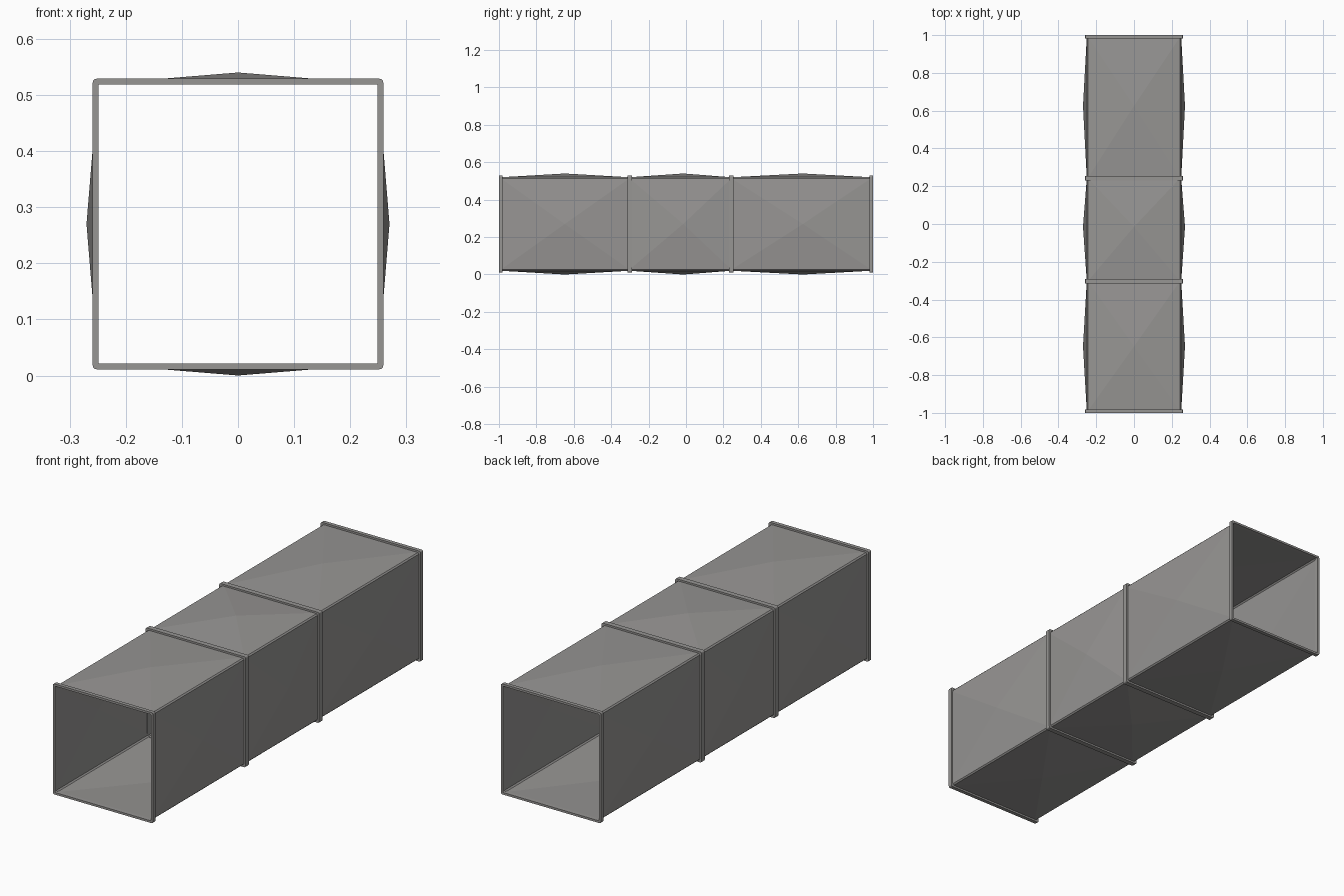
import bpy, bmesh, math

cube = bpy.data.objects.get("Cube")
if cube:
    bpy.data.objects.remove(cube, do_unlink=True)

MID_Z = 0.27      # height of the duct axis
HALF = 0.25       # half width of the sheet body
RADIUS = 0.006    # corner rounding
BULGE = 0.02      # rise of each cross-broken panel

steel = bpy.data.materials.new("galvanised_grey")
grey = (0.31, 0.303, 0.295, 1)
steel.use_nodes = True
steel.diffuse_color = grey
steel.node_tree.nodes["Principled BSDF"].inputs["Base Color"].default_value = grey


def rounded_square(half, radius, steps):
    """Points of a rounded square in the xz plane around the duct axis."""
    points = []
    for corner in range(4):
        middle = math.pi / 4 + corner * math.pi / 2
        cx = math.copysign(half - radius, math.cos(middle))
        cz = math.copysign(half - radius, math.sin(middle))
        for i in range(steps + 1):
            a = (corner + i / steps) * math.pi / 2
            points.append((cx + radius * math.cos(a), MID_Z + cz + radius * math.sin(a)))
    return points


def add_loop(bm, points, y):
    return [bm.verts.new((x, y, z)) for x, z in points]


def finish(bm, name):
    mesh = bpy.data.meshes.new(name)
    bm.to_mesh(mesh)
    bm.free()
    mesh.materials.append(steel)
    obj = bpy.data.objects.new(name, mesh)
    bpy.context.collection.objects.link(obj)
    return obj


def flange(name, y, width):
    """Square ring around the duct."""
    bm = bmesh.new()
    outer = rounded_square(0.259, 0.007, 3)
    inner = rounded_square(0.249, 0.004, 3)
    front, back = y - width / 2, y + width / 2
    loops = [add_loop(bm, p, v) for p, v in
             ((outer, front), (outer, back), (inner, back), (inner, front))]
    for a, b in zip(loops, loops[1:] + loops[:1]):
        for i in range(len(a)):
            j = (i + 1) % len(a)
            bm.faces.new((a[i], a[j], b[j], b[i]))
    bmesh.ops.recalc_face_normals(bm, faces=bm.faces)
    finish(bm, name)


def section(name, y0, y1, apex_y):
    """Open sheet tube whose four walls rise to a shallow point."""
    bm = bmesh.new()
    points = rounded_square(HALF, RADIUS, 1)
    a, b = add_loop(bm, points, y0), add_loop(bm, points, y1)
    for i in range(len(a)):
        j = (i + 1) % len(a)
        quad = (a[i], b[i], b[j], a[j])
        if i % 2 == 0:                      # narrow corner strip
            bm.faces.new(quad)
            continue
        angle = (i + 1) / 2 * math.pi / 2   # wall direction
        reach = HALF + BULGE
        tip = bm.verts.new((reach * math.cos(angle), apex_y,
                            MID_Z + reach * math.sin(angle)))
        for k in range(4):
            bm.faces.new((quad[k], quad[(k + 1) % 4], tip))
    # Point the sheet outwards
    for f in bm.faces:
        f.normal_update()
        c = f.calc_center_median()
        if f.normal.x * c.x + f.normal.z * (c.z - MID_Z) < 0:
            f.normal_flip()
    finish(bm, name)


# Duct sections
section("front_duct_section", -0.99, -0.302, -0.648)
section("middle_duct_section", -0.302, 0.243, -0.015)
section("back_duct_section", 0.243, 0.99, 0.625)

# End and joint flanges
flange("front_end_flange", -0.991, 0.018)
flange("front_joint_flange", -0.302, 0.024)
flange("back_joint_flange", 0.243, 0.024)
flange("back_end_flange", 0.991, 0.018)
